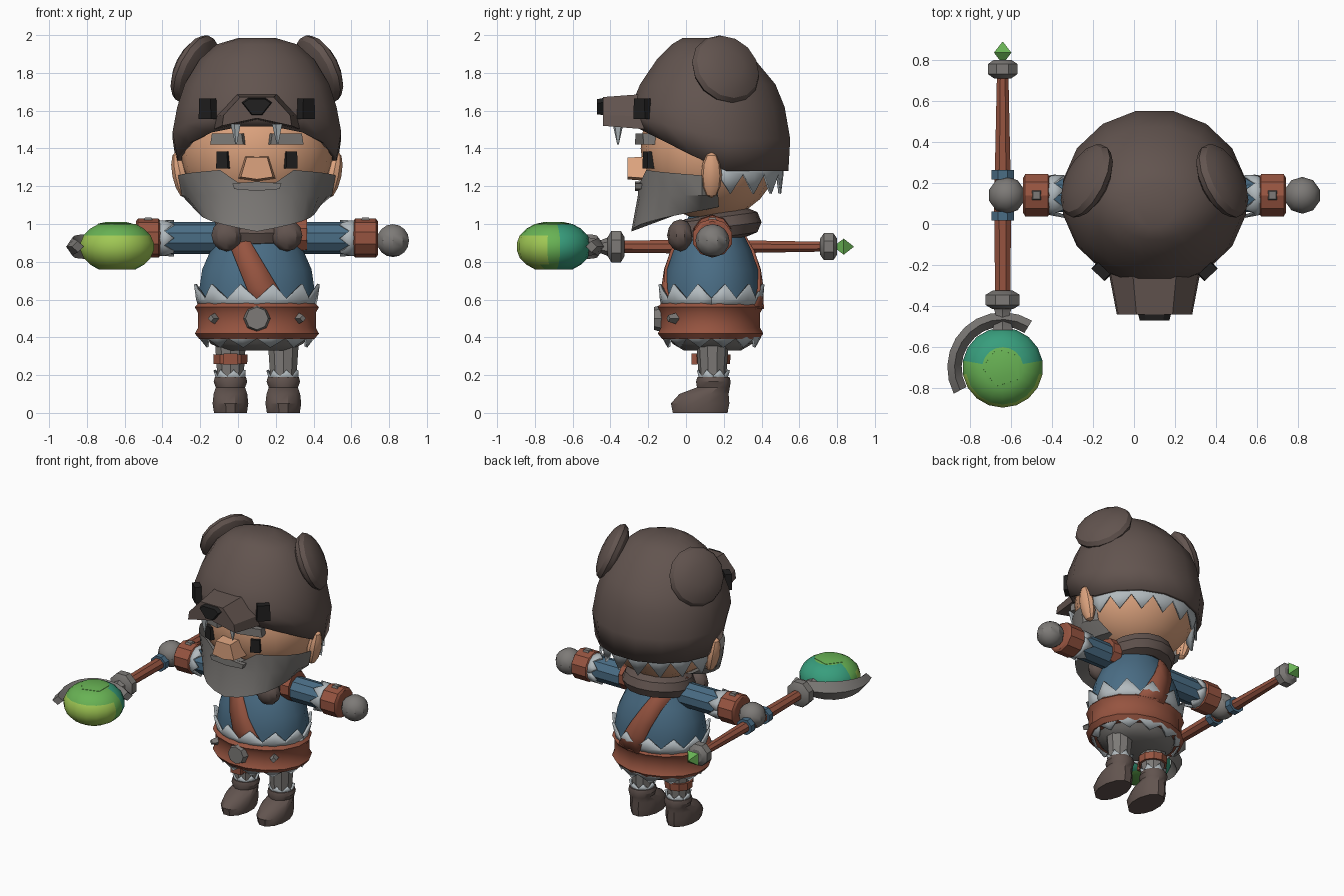
import bpy, bmesh
from math import sin, cos, pi, radians, sqrt
from mathutils import Matrix, Vector

if "Cube" in bpy.data.objects:
    bpy.data.objects.remove(bpy.data.objects["Cube"])

CX, CY = 0.1, 0.14          # middle of the body
made = []


def colour(name, *rgb):
    m = bpy.data.materials.new(name)
    lin = [((c / 255 + 0.055) / 1.055) ** 2.4 for c in rgb] + [1]
    m.use_nodes = True
    m.diffuse_color = lin
    m.node_tree.nodes["Principled BSDF"].inputs["Base Color"].default_value = lin
    return m


fur = colour("brown fur", 98, 84, 79)
black = colour("black", 33, 32, 32)
grey = colour("grey", 125, 122, 119)
pale = colour("pale grey", 178, 186, 190)
skin = colour("skin", 222, 164, 127)
leather = colour("leather", 150, 84, 64)
blue = colour("blue cloth", 74, 109, 133)
teal = colour("teal", 56, 158, 125)
green = colour("leaf green", 104, 178, 84)
lime = colour("lime", 160, 200, 84)


def finish(name, bm, mat, thick=0):
    bmesh.ops.recalc_face_normals(bm, faces=bm.faces)
    me = bpy.data.meshes.new(name)
    bm.to_mesh(me)
    bm.free()
    ob = bpy.data.objects.new(name, me)
    bpy.context.collection.objects.link(ob)
    me.materials.append(mat)
    if thick:
        ob.modifiers.new("thickness", "SOLIDIFY").thickness = thick
    made.append(ob)
    return ob


def grid(name, rows, mat, closed=False, caps=False, thick=0):
    """Skin a list of point rows."""
    bm = bmesh.new()
    vs = [[bm.verts.new(p) for p in r] for r in rows]
    n = len(rows[0])
    for a, b in zip(vs, vs[1:]):
        for i in range(n if closed else n - 1):
            j = (i + 1) % n
            bm.faces.new((a[i], a[j], b[j], b[i]))
    if caps:
        bm.faces.new(vs[0])
        bm.faces.new(vs[-1])
    return finish(name, bm, mat, thick)


def place(axis, origin, t, u, v):
    local = {"X": (t, u, v), "Y": (u, t, v), "Z": (u, v, t)}[axis]
    return Vector(origin) + Vector(local)


def loft(name, axis, origin, rings, mat, n=12):
    """Rings are (position, radius u, radius v, offset v)."""
    rows = []
    for t, ru, rv, *off in rings:
        o = off[0] if off else 0
        rows.append([place(axis, origin, t, ru * cos(a), rv * sin(a) + o)
                     for a in [2 * pi * (i + 0.5) / n for i in range(n)]])
    return grid(name, rows, mat, closed=True, caps=True)


def zigzag(name, axis, origin, base, tip, n, mat=pale, a0=0, a1=2 * pi):
    """Jagged fur band; base and tip are (position, radius u, radius v)."""
    rows = [[], [], []]
    for i in range(2 * n + 1):
        a = a0 + (a1 - a0) * i / (2 * n)
        for row, f in zip(rows, (0, 0.45, 1 if i % 2 else 0.35)):
            f = min(f, 0.3) if row is rows[1] else f
            t, ru, rv = [p + (q - p) * f for p, q in zip(base, tip)]
            row.append(place(axis, origin, t, ru * cos(a), rv * sin(a)))
    return grid(name, rows, mat, thick=0.015)


def ball(name, pos, size, mat, rot=None, seg=12, rings=8):
    bm = bmesh.new()
    bmesh.ops.create_uvsphere(bm, u_segments=seg, v_segments=rings, radius=1)
    m = Matrix.Translation(pos) @ (rot or Matrix()) @ Matrix.Diagonal((*size, 1))
    bmesh.ops.transform(bm, matrix=m, verts=bm.verts)
    return finish(name, bm, mat)


def prism(name, pts, pos, depth, mat, scale=1, turn=0):
    """Outline in x and z, running from pos toward the front and tapering."""
    m = Matrix.Translation(pos) @ Matrix.Rotation(turn, 4, "Z")
    rows = [[m @ Vector((x * s, -d, z * s)) for x, z in pts]
            for d, s in ((0, 1), (depth, scale))]
    return grid(name, rows, mat, closed=True, caps=True)


def rect(w, h):
    return [(-w, -h), (w, -h), (w * 0.9, h), (-w * 0.9, h)]


# Head and face
ball("head", (CX, 0.13, 1.4), (0.41, 0.37, 0.38), skin, seg=16, rings=12)
prism("nose", [(-0.1, -0.06), (0, -0.075), (0.1, -0.06), (0.065, 0.06), (-0.065, 0.06)],
      (CX, -0.17, 1.3), 0.14, skin, 0.85)
for s, side in ((-1, "right"), (1, "left")):
    ball(side + "_ear", (CX + s * 0.405, 0.135, 1.26), (0.045, 0.055, 0.125), skin,
         Matrix.Rotation(s * 0.2, 4, "Y"), 10, 6)
    prism(side + "_eye", rect(0.033, 0.045), (CX + s * 0.17, -0.18, 1.34), 0.04, black, turn=s * 0.4)
    prism(side + "_eyebrow", rect(0.09, 0.028), (CX + s * 0.14, -0.17, 1.45), 0.08, grey, turn=s * 0.25)
    prism(side + "_moustache", [(0, -0.03), (s * 0.12, -0.02), (s * 0.13, 0.01), (0, 0.02)],
          (CX, -0.2, 1.205), 0.07, grey)

# Beard wraps the jaw and juts out at the chin
rows = [[], [], [], []]
steps = 14
for i in range(steps + 1):
    a = radians(-97 + 194 * i / steps)
    f = abs(a) / radians(97)
    k = 0.86 if i in (0, steps) else 1
    top = 1.22 if f < 0.2 else 1.3 - 0.05 * f
    low = 0.96 + 0.13 * f
    for row, z, rx, ry in zip(rows, (top, 1.15, low, 1.08), (0.42, 0.4, 0.42 - 0.13 * f, 0.1),
                              (0.385, 0.385, 0.42, 0.1)):
        row.append((CX + k * rx * sin(a), 0.13 - k * ry * cos(a), z))
grid("beard", rows, grey)

# Animal hood with a rim that drops toward the back
hood = [(1.985, 0.1, -0.02, 0.2), (1.95, 0.22, -0.08, 0.28), (1.87, 0.31, -0.16, 0.37),
        (1.74, 0.39, -0.25, 0.48), (1.62, 0.43, -0.3, 0.53), (None, 0.455, -0.3, 0.56),
        (0, 0.43, -0.28, 0.55)]
rows = []
for z, rx, front, back in hood:
    row = []
    for i in range(16):
        a = 2 * pi * (i + 0.5) / 16
        y = (front + back) / 2 + (back - front) / 2 * sin(a)
        rim = min(1.53, max(1.28, 1.45 - 0.5 * (y + 0.14)))
        row.append((CX + rx * cos(a), y, z or (rim if z == 0 else (1.62 + rim) / 2)))
    rows.append(row)
hat = grid("hood", rows, fur, closed=True, thick=0.025)
bm = bmesh.new()
bm.from_mesh(hat.data)
bmesh.ops.holes_fill(bm, edges=[e for e in bm.edges if e.is_boundary and e.verts[0].co.z > 1.9])
bm.to_mesh(hat.data)
bm.free()
prism("hood_snout", [(-0.23, -0.1), (-0.22, -0.03), (-0.11, 0.09), (0.11, 0.09), (0.22, -0.03),
                     (0.23, -0.1), (0, -0.05)], (CX, -0.2, 1.6), 0.24, fur, 0.8)
prism("hood_nose", [(-0.085, 0.035), (-0.05, 0.06), (0.05, 0.06), (0.085, 0.035), (0.03, -0.035),
                    (-0.03, -0.035)], (CX, -0.42, 1.61), 0.05, black, 0.85)
for s, side in ((-1, "right"), (1, "left")):
    normal = Vector((s * 0.8, 0.4, 0.4))
    ball(side + "_hood_ear", (CX + s * 0.33, 0.21, 1.82), (0.195, 0.195, 0.075), fur,
         normal.to_track_quat("Z", "Y").to_matrix().to_4x4(), 14, 8)
    prism(side + "_hood_eye", rect(0.045, 0.055), (CX + s * 0.245, -0.215, 1.61), 0.045, black, turn=s * 0.75)
    loft(side + "_fang", "Z", (CX + s * 0.11, -0.36, 0), [(1.42, 0.004, 0.004), (1.53, 0.03, 0.03)], pale, 5)
zigzag("hair_fringe", "Z", (CX, 0.13, 0), (1.32, 0.4, 0.39), (1.16, 0.41, 0.38), 8, a0=0.1, a1=pi - 0.1)

# Torso, strap and scarf
body = [(0.55, 0.31, 0.26), (0.66, 0.31, 0.26), (0.76, 0.295, 0.245), (0.86, 0.25, 0.21),
        (0.94, 0.2, 0.17), (1.04, 0.14, 0.13)]
loft("tunic", "Z", (CX, CY, 0), body, blue, 16)
for d, side in ((-1, "front"), (1, "back")):
    rows = []
    for z, rx, ry in body:
        mid, half = 0.13 - (z - 0.66) * 0.5 - CX, 0.09 - (z - 0.6) * 0.1
        rows.append([(CX + x, CY + d * (ry * sqrt(max(0, 1 - (x / rx) ** 2)) + 0.012), z)
                     for x in (mid - half, mid, mid + half)])
    grid(side + "_strap", rows, leather, thick=0.02)
bm = bmesh.new()
ring = []
for i in range(16):
    a = 2 * pi * i / 16
    r = Vector((cos(a), sin(a), 0))
    c = Vector((CX, 0.16, 0.98)) + 0.165 * r + Vector((0, 0, 0.03 * sin(a)))
    ring.append([c + 0.075 * (r * cos(b) + Vector((0, 0, sin(b)))) for b in
                 [2 * pi * j / 8 for j in range(8)]])
bm.free()
grid("scarf", ring + ring[:1], fur, closed=True)
for s, side in ((-1, "right"), (1, "left")):
    ball(side + "_scarf_end", (CX + s * 0.16, -0.03, 0.94), (0.085, 0.07, 0.085), fur, seg=10, rings=6)

# Belt with buckle and studs
loft("belt", "Z", (CX, 0.13, 0), [(0.39, 0.31, 0.26), (0.42, 0.335, 0.285), (0.45, 0.318, 0.268),
     (0.53, 0.318, 0.268), (0.56, 0.335, 0.285), (0.585, 0.31, 0.26)], leather, 16)
octagon = [(0.075 * cos(i * pi / 4), 0.075 * sin(i * pi / 4)) for i in range(8)]
prism("buckle", octagon, (CX, -0.12, 0.5), 0.05, grey, 0.8)
for s, side in ((-1, "right"), (1, "left")):
    prism(side + "_belt_stud", [(-0.03, 0), (0, -0.03), (0.03, 0), (0, 0.03)],
          (CX + s * 0.22, -0.05, 0.5), 0.05, grey, 0.6, s * 0.5)
zigzag("tunic_trim", "Z", (CX, 0.135, 0), (0.56, 0.31, 0.265), (0.68, 0.345, 0.29), 12)
zigzag("hem_trim", "Z", (CX, 0.135, 0), (0.42, 0.32, 0.27), (0.345, 0.275, 0.24), 12)
loft("trousers", "Z", (CX, CY, 0), [(0.33, 0.17, 0.15), (0.365, 0.25, 0.21), (0.42, 0.29, 0.25)], grey, 14)

# Legs and boots, arms and hands
for s, side in ((-1, "right"), (1, "left")):
    leg = (CX + s * 0.14, 0, 0)
    loft(side + "_leg", "Z", leg, [(0.15, 0.07, 0.07, CY), (0.36, 0.085, 0.085, CY)], grey, 10)
    loft(side + "_boot", "Z", leg, [(0, 0.09, 0.15, 0.075), (0.05, 0.098, 0.16, 0.075),
         (0.1, 0.092, 0.135, 0.095), (0.135, 0.08, 0.09, 0.145), (0.165, 0.092, 0.095, 0.145),
         (0.19, 0.085, 0.088, 0.145)], fur, 12)
    zigzag(side + "_boot_trim", "Z", (leg[0], 0.145, 0), (0.175, 0.075, 0.075), (0.225, 0.09, 0.09), 7)
    arm = (CX, CY, 0.925)
    loft(side + "_sleeve", "X", arm, [(s * 0.1, 0.085, 0.085), (s * 0.54, 0.085, 0.085)], blue, 10)
    zigzag(side + "_cuff_trim", "X", arm, (s * 0.52, 0.095, 0.095), (s * 0.44, 0.11, 0.1), 7)
    loft(side + "_cuff", "X", arm, [(s * 0.51, 0.095, 0.09), (s * 0.52, 0.108, 0.103),
         (s * 0.63, 0.108, 0.103), (s * 0.64, 0.09, 0.09)], leather, 10)
    loft(side + "_cuff_stud", "Z", (CX + s * 0.575, CY, 1.01), [(0, 0.037, 0.037), (0.025, 0.025, 0.025)], grey, 4)
    ball(side + "_hand", (CX + s * 0.72, CY, 0.912), (0.09, 0.09, 0.087), grey, seg=10, rings=8)
loft("leg_strap", "Z", (CX - 0.14, CY, 0), [(0.26, 0.093, 0.093), (0.31, 0.096, 0.096)], leather, 10)
prism("leg_pouch", rect(0.04, 0.03), (CX - 0.14, 0.06, 0.285), 0.03, leather)
loft("shoulder_band", "X", (CX, CY, 0.945), [(0.2, 0.105, 0.105), (0.265, 0.1, 0.1)], leather, 10)

# Staff held in the right hand
staff = (-0.64, 0, 0.88)
loft("staff_shaft", "Y", staff, [(-0.35, 0.04, 0.035), (0.1, 0.045, 0.04), (0.74, 0.03, 0.028)], leather, 8)
for y, r, name in ((-0.37, 0.09, "front"), (0.755, 0.077, "rear")):
    loft(name + "_collar", "Y", staff, [(y - 0.045, r * 0.6, r * 0.6), (y - 0.025, r, r),
         (y + 0.025, r, r), (y + 0.045, r * 0.6, r * 0.6)], grey, 8)
for y, name in ((0.24, "rear"), (0.04, "front")):
    loft(name + "_grip_wrap", "Y", staff, [(y - 0.022, 0.06, 0.055), (y + 0.022, 0.06, 0.055)], blue, 8)
loft("staff_neck", "Y", staff, [(-0.52, 0.06, 0.05), (-0.45, 0.035, 0.035), (-0.4, 0.055, 0.055)], grey, 6)
loft("rear_gem", "Y", staff, [(0.78, 0.002, 0.002), (0.835, 0.06, 0.06), (0.888, 0.002, 0.002)], green, 4)

# Glowing orb, coloured in bands from back to front
hub = (-0.64, -0.7, 0.88)
orb = loft("orb", "Z", hub, [(-0.12, 0.1, 0.1), (-0.095, 0.145, 0.145), (-0.06, 0.18, 0.18), (-0.02, 0.197, 0.195),
           (0.02, 0.197, 0.195), (0.06, 0.18, 0.18), (0.095, 0.145, 0.145), (0.12, 0.1, 0.1)], teal, 18)
orb.data.materials.append(green)
orb.data.materials.append(lime)
for f in orb.data.polygons:
    y, z = f.center.y, f.center.z
    f.material_index = 0 if y > -0.69 else 2 if y < -0.745 and z < 0.95 else 1
loft("orb_gem", "Z", hub, [(0.09, 0.105, 0.1), (0.122, 0.1, 0.095), (0.13, 0.06, 0.055)], green, 5)

# Crescent blade around the orb
rows = []
for i in range(11):
    a = radians(58 + 150 * i / 10)
    h = 0.03 + 0.035 * sin(pi * i / 10)
    rows.append([(hub[0] + r * cos(a), hub[1] + r * sin(a), hub[2] + z)
                 for r, z in ((0.27, 0), (0.235, h), (0.2, 0), (0.235, -h))])
grid("crescent_blade", rows, grey, closed=True, caps=True)

# Shading
bpy.ops.object.select_all(action="DESELECT")
for ob in made:
    ob.select_set(True)
bpy.context.view_layer.objects.active = made[0]
bpy.ops.object.shade_smooth_by_angle(angle=radians(32))
